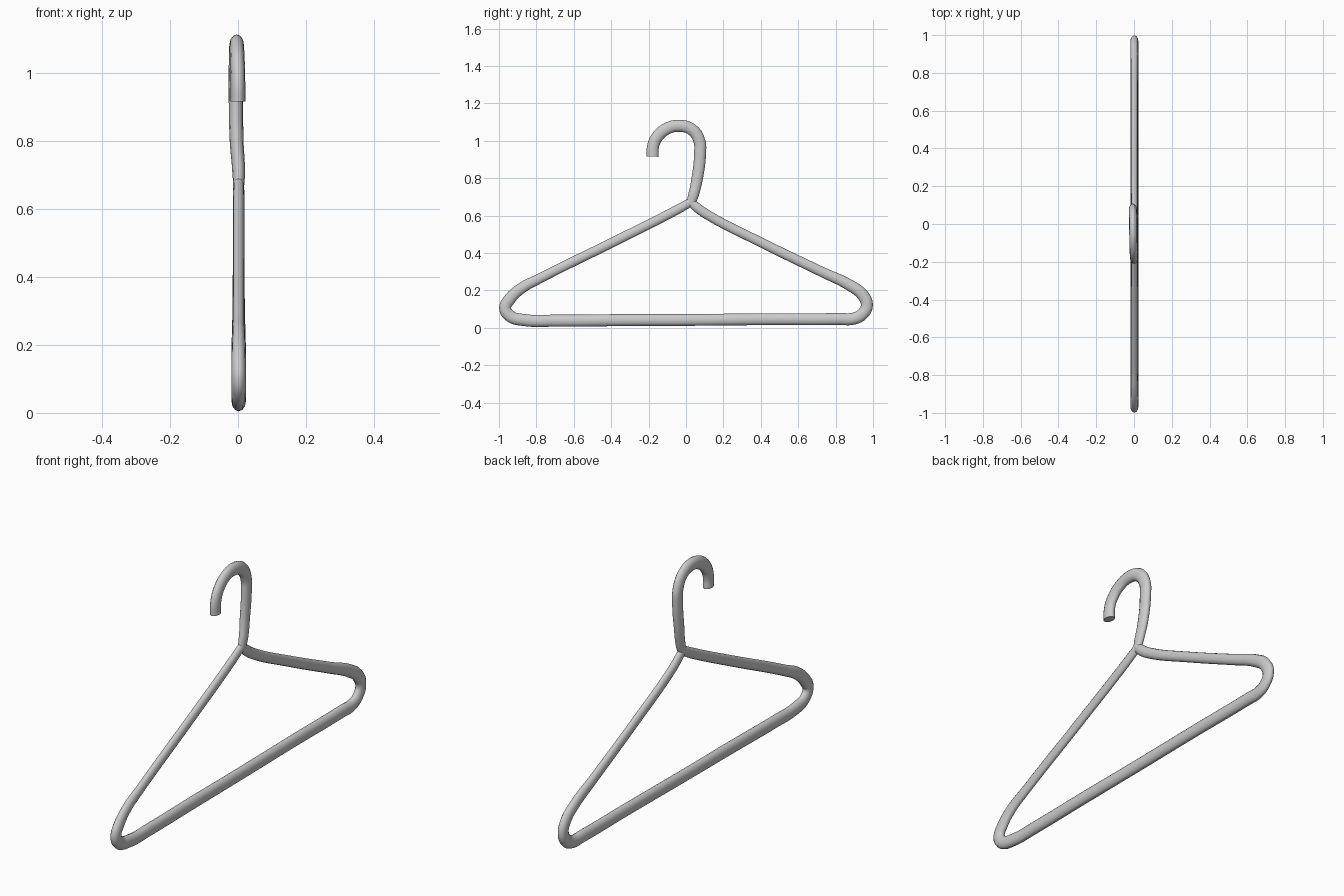
import bpy

TUBE_R = 0.032     # tube radius in the hanger's plane
FLATTEN = 0.67     # the tube is thinner front to back


def tube(name, points):
    """Smooth oval tube through (x, y, z, relative radius) points."""
    curve = bpy.data.curves.new(name, 'CURVE')
    curve.dimensions = '3D'
    curve.bevel_depth = TUBE_R
    curve.bevel_resolution = 4
    curve.resolution_u = 6
    curve.use_fill_caps = True
    spline = curve.splines.new('BEZIER')
    spline.bezier_points.add(len(points) - 1)
    for bp, (x, y, z, r) in zip(spline.bezier_points, points):
        bp.co = (x / FLATTEN, y, z)
        bp.radius = r
        bp.handle_left_type = bp.handle_right_type = 'AUTO'
    obj = bpy.data.objects.new(name, curve)
    bpy.context.collection.objects.link(obj)
    obj.scale.x = FLATTEN
    bpy.ops.object.select_all(action='DESELECT')
    obj.select_set(True)
    bpy.context.view_layer.objects.active = obj
    bpy.ops.object.convert(target='MESH')
    bpy.ops.object.transform_apply(location=False, rotation=False, scale=True)
    bpy.ops.object.shade_smooth_by_angle(angle=0.8)
    return obj


# Triangular frame: left arm, bottom bar, right arm
frame = [
    (0.025, 0.672, 0.72), (-0.05, 0.63, 0.78), (-0.37, 0.468, 0.80),
    (-0.78, 0.265, 0.82), (-0.885, 0.208, 0.92), (-0.945, 0.15, 1.0),
    (-0.967, 0.105, 1.0), (-0.94, 0.062, 1.0), (-0.87, 0.042, 1.0),
    (-0.70, 0.038, 1.0), (-0.35, 0.041, 1.0), (0.0, 0.042, 0.98),
    (0.45, 0.046, 0.98), (0.82, 0.047, 1.0), (0.90, 0.05, 1.0),
    (0.945, 0.075, 1.0), (0.967, 0.12, 1.0), (0.945, 0.175, 1.0),
    (0.885, 0.222, 0.95), (0.72, 0.302, 0.84), (0.40, 0.457, 0.80),
    (0.11, 0.607, 0.80), (0.06, 0.642, 0.80), (0.025, 0.672, 0.72),
]
tube("hanger_frame", [(0.002, y, z, r) for y, z, r in frame])

# Hook, leaning very slightly out of the frame's plane
tube("hanger_hook", [
    (0.002, 0.025, 0.665, 0.75), (0.002, 0.04, 0.71, 0.88),
    (-0.004, 0.06, 0.80, 0.95), (-0.006, 0.075, 0.93, 1.0),
    (-0.006, 0.071, 1.0, 1.0), (-0.005, 0.035, 1.057, 1.0),
    (-0.004, -0.035, 1.08, 1.0), (-0.003, -0.105, 1.063, 1.0),
    (-0.001, -0.158, 1.015, 1.0), (0.0, -0.177, 0.965, 1.0),
    (0.0, -0.178, 0.915, 1.0),
])
